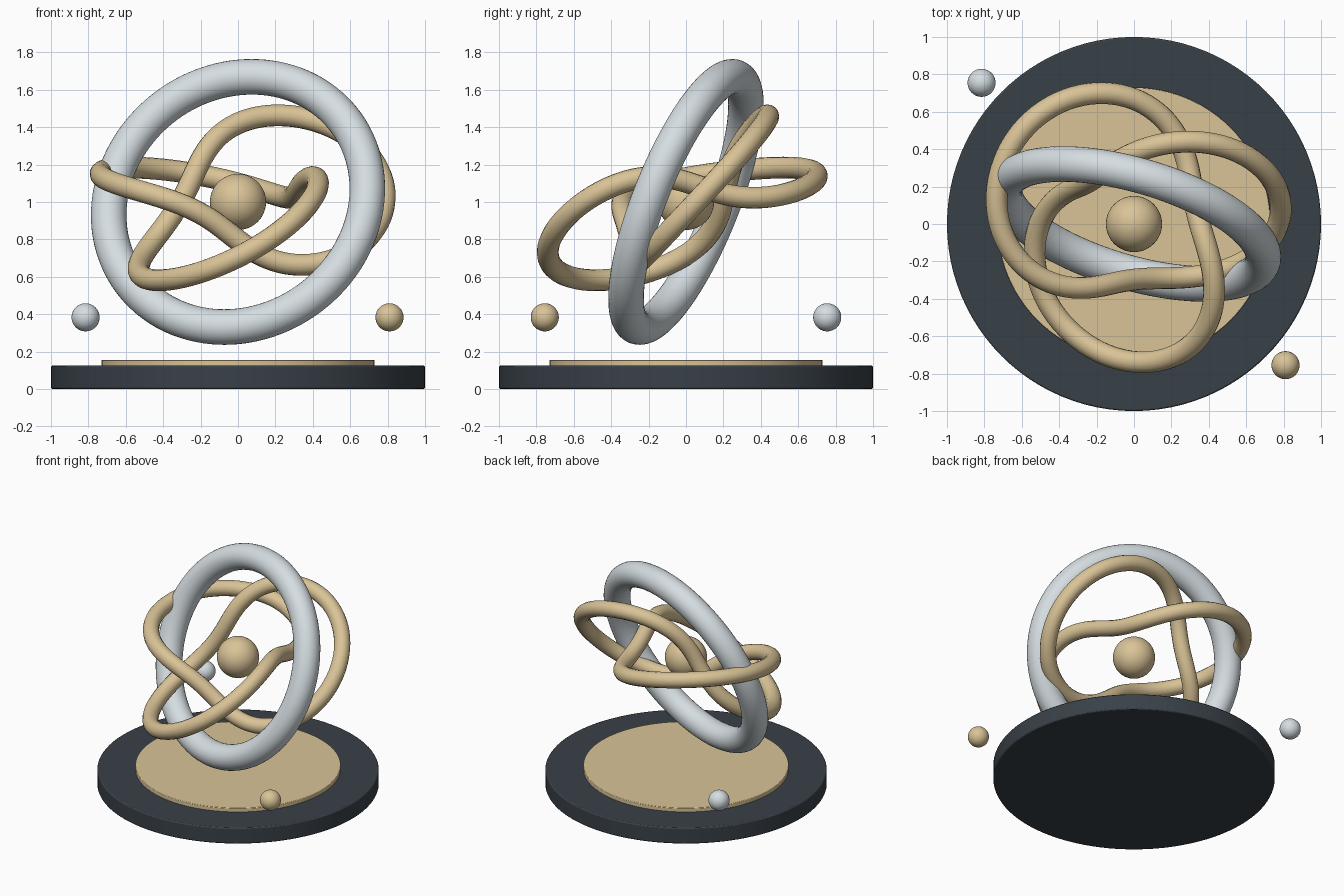
import bpy, math
from mathutils import Vector, Matrix, Euler

if "Cube" in bpy.data.objects:
    bpy.data.objects.remove(bpy.data.objects["Cube"])


def material(name, rgb):
    m = bpy.data.materials.new(name)
    m.diffuse_color = (*rgb, 1)
    m.use_nodes = True
    m.node_tree.nodes["Principled BSDF"].inputs["Base Color"].default_value = m.diffuse_color
    return m


GOLD = material("pale_gold", (0.70, 0.55, 0.31))
SILVER = material("silver", (0.67, 0.73, 0.76))
DARK = material("dark_slate", (0.040, 0.052, 0.064))
CENTRE = Vector((0, 0, 1.0))


def finish(name, mat):
    ob = bpy.context.object
    ob.name = name
    ob.data.materials.clear()
    ob.data.materials.append(mat)
    bpy.ops.object.shade_smooth_by_angle(angle=math.radians(35))
    return ob


def disc(name, mat, radius, z0, z1, bevel):
    bpy.ops.mesh.primitive_cylinder_add(vertices=96, radius=radius, depth=z1 - z0,
                                        location=(0, 0, (z0 + z1) / 2))
    ob = finish(name, mat)
    mod = ob.modifiers.new("soft_edge", 'BEVEL')
    mod.width, mod.segments, mod.limit_method = bevel, 2, 'ANGLE'


def ball(name, mat, radius, location):
    bpy.ops.mesh.primitive_uv_sphere_add(segments=48, ring_count=24, radius=radius,
                                         location=location)
    finish(name, mat)


# Round base with a thin inlaid plate on top
disc("base", DARK, 1.0, 0.0, 0.125, 0.008)
disc("top_plate", GOLD, 0.73, 0.12, 0.155, 0.004)

# Tilted ring
normal = Vector((-0.265, -0.894, 0.36))
bpy.ops.mesh.primitive_torus_add(major_radius=0.717, minor_radius=0.095,
                                 major_segments=128, minor_segments=32,
                                 location=CENTRE,
                                 rotation=normal.to_track_quat('Z', 'Y').to_euler())
finish("ring", SILVER)

# Trefoil knot tube, tilted as a whole
tilt = Euler([math.radians(a) for a in (23.5, -12.5, 16)]).to_matrix()
curve = bpy.data.curves.new("knot", 'CURVE')
curve.dimensions = '3D'
curve.bevel_depth = 0.058
curve.bevel_resolution = 6
spline = curve.splines.new('POLY')
COUNT = 240
spline.points.add(COUNT - 1)
for i, point in enumerate(spline.points):
    t = math.tau * i / COUNT
    r = 0.575 + 0.225 * math.cos(3 * t)
    p = tilt @ Vector((r * math.cos(2 * t), r * math.sin(2 * t), 0.215 * math.sin(3 * t)))
    point.co = (*(p + CENTRE), 1)
spline.use_cyclic_u = True
knot = bpy.data.objects.new("knot", curve)
bpy.context.collection.objects.link(knot)
bpy.ops.object.select_all(action='DESELECT')
knot.select_set(True)
bpy.context.view_layer.objects.active = knot
bpy.ops.object.convert(target='MESH')
finish("knot", GOLD)

# Ball in the middle and two small floating balls
ball("centre_ball", GOLD, 0.15, CENTRE)
ball("front_small_ball", GOLD, 0.075, (0.81, -0.755, 0.383))
ball("back_small_ball", SILVER, 0.075, (-0.815, 0.755, 0.383))
